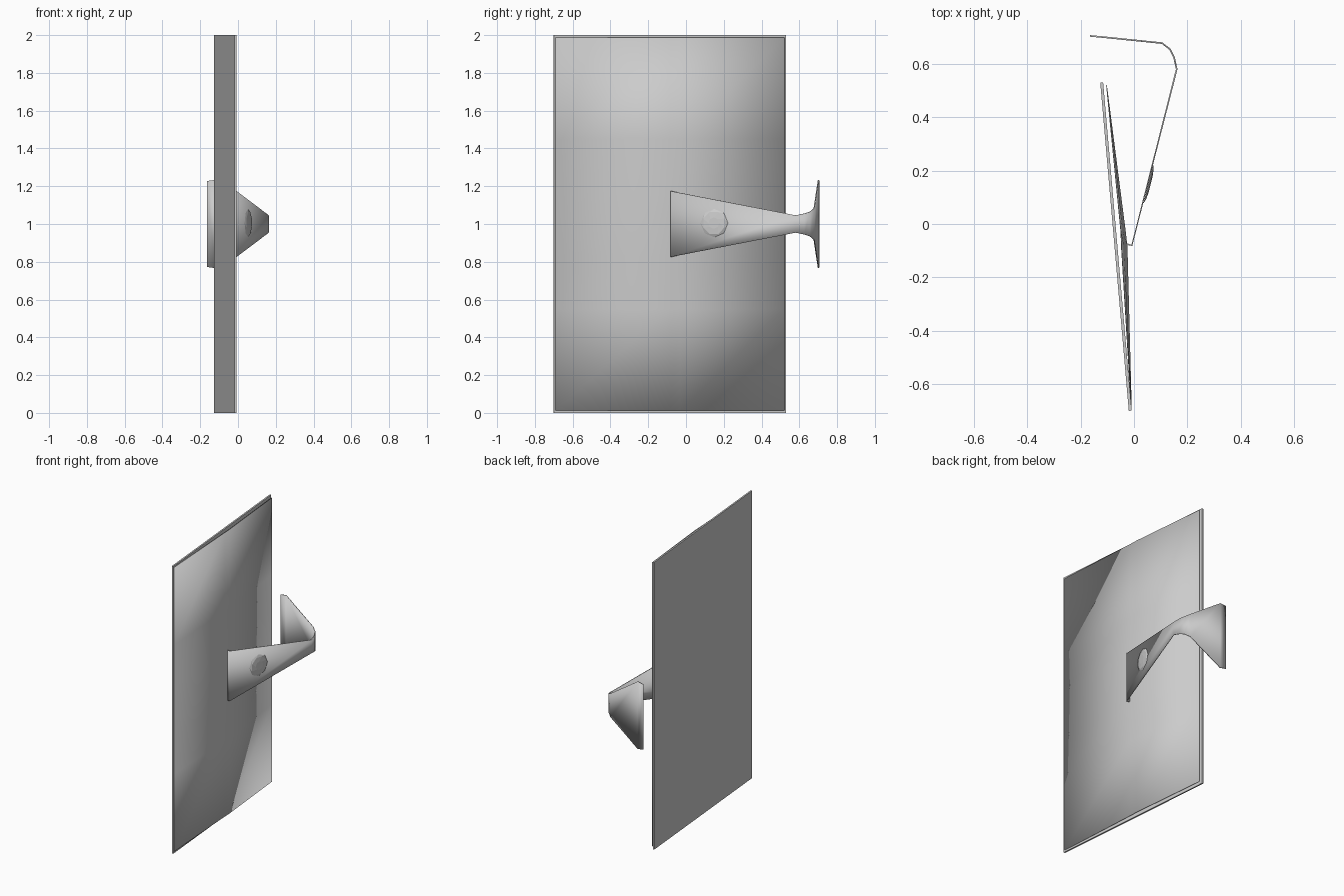
import bpy, math
from mathutils import Matrix, Vector

if "Cube" in bpy.data.objects:
    bpy.data.objects.remove(bpy.data.objects["Cube"])


def make(name, verts, faces, thick=0, smooth=True):
    me = bpy.data.meshes.new(name)
    me.from_pydata(verts, [], faces)
    me.update()
    ob = bpy.data.objects.new(name, me)
    bpy.context.collection.objects.link(ob)
    if thick:
        mod = ob.modifiers.new("thickness", 'SOLIDIFY')
        mod.thickness = thick
        mod.offset = 0
    if smooth:
        bpy.ops.object.select_all(action='DESELECT')
        ob.select_set(True)
        bpy.context.view_layer.objects.active = ob
        bpy.ops.object.shade_smooth_by_angle(angle=math.radians(25))
    return ob


def grid_faces(rows, cols):
    return [(r * cols + c, (r + 1) * cols + c, (r + 1) * cols + c + 1, r * cols + c + 1)
            for r in range(rows - 1) for c in range(cols - 1)]


# Back plate: flat upright slab, turned slightly about z
a, b = (-0.121, 0.53), (-0.014, -0.70)
make("back_plate", [(*a, 0), (*a, 2), (*b, 0), (*b, 2)], [(0, 1, 3, 2)], 0.011, False)

# Front sheet: bent around the strap base and bulging at mid height
profile = [(-0.010, -0.69, 0), (-0.047, -0.085, 1), (-0.049, -0.03, 0.8), (-0.103, 0.52, 0)]
heights = [(0.012, 0), (0.55, 0.4), (0.83, 1), (1.17, 1), (1.45, 0.4), (1.988, 0)]
verts = [(x + 0.021 * by * bz, y, z) for x, y, by in profile for z, bz in heights]
make("front_sheet", verts, grid_faces(len(profile), len(heights)), 0.003)

# Strap: tapering arm, rounded bend and flared hook plate (x, y, half height)
path = [(-0.028, -0.075, 0.174), (-0.008, -0.08, 0.174), (0.160, 0.58, 0.046),
        (0.150, 0.625, 0.055), (0.135, 0.655, 0.064), (0.105, 0.678, 0.082),
        (-0.12, 0.701, 0.234), (-0.165, 0.705, 0.227)]
verts = [(x, y, 1 + s * h) for x, y, h in path for s in (-1, 1)]
make("strap_and_hook", verts, grid_faces(len(path), 2), 0.006)

# Knob: shallow faceted button on the outer face of the arm
along = Vector((0.168, 0.66, 0)).normalized()
out = Vector((along.y, -along.x, 0))
centre = Vector((0.0505, 0.15, 1.005)) + out * 0.003
rings = [(0.075, 0.0), (0.062, 0.006), (0.03, 0.009)]
n = 8
verts = []
for i, (r, d) in enumerate(rings):
    for k in range(n):
        t = math.tau * (k + 0.5 * i) / n
        verts.append(centre + along * r * math.cos(t) + Vector((0, 0, r * math.sin(t))) + out * d)
faces = [(i * n + k, i * n + (k + 1) % n, (i + 1) * n + (k + 1) % n, (i + 1) * n + k)
         for i in range(len(rings) - 1) for k in range(n)]
faces.append(tuple(range(2 * n, 3 * n)))
make("knob", verts, faces, 0, False)
